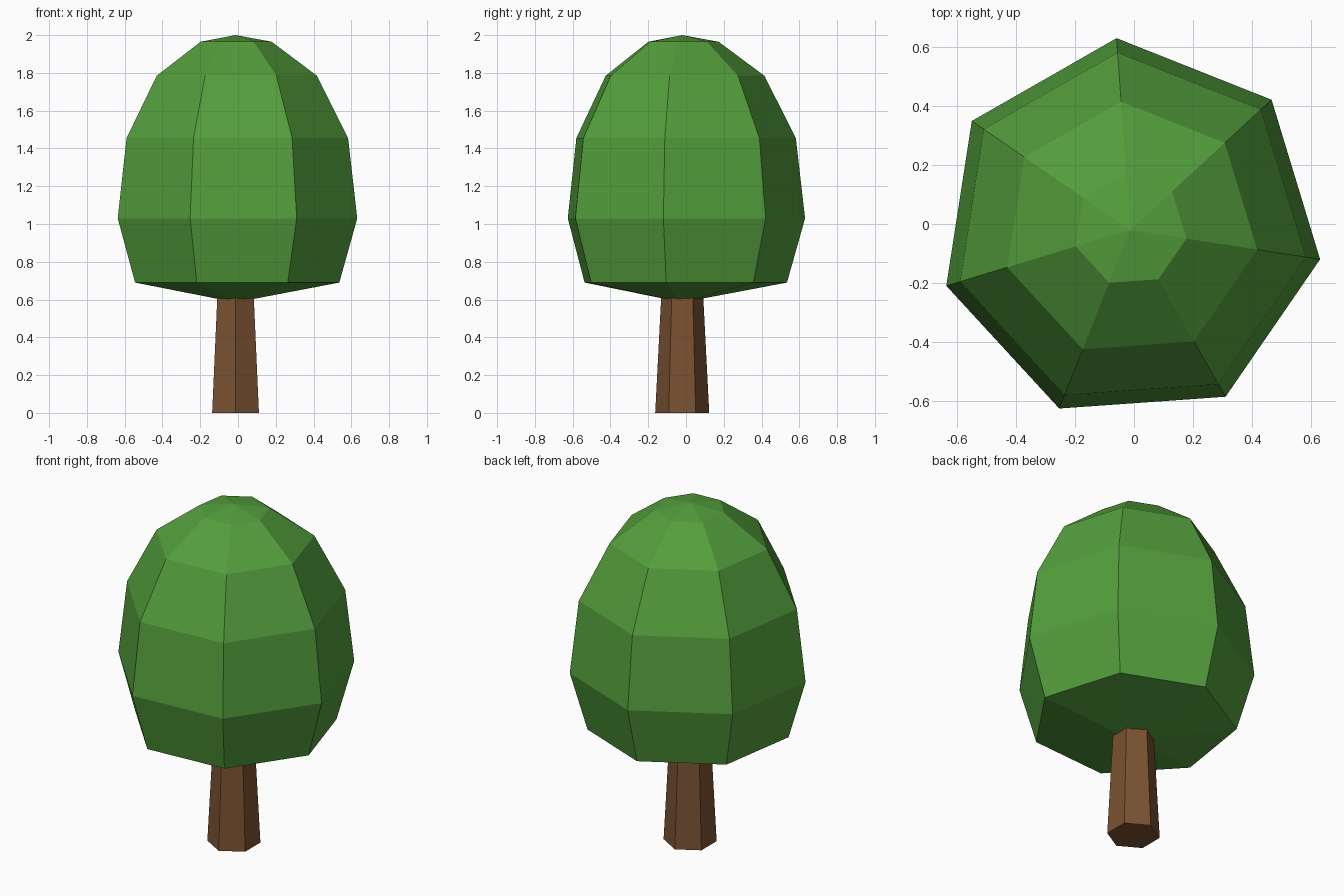
import bpy, bmesh
from math import cos, sin, radians, tau

cube = bpy.data.objects.get("Cube")
if cube:
    bpy.data.objects.remove(cube, do_unlink=True)

CENTRE = (-0.013, -0.02)


def make_material(name, colour):
    mat = bpy.data.materials.new(name)
    mat.use_nodes = True
    mat.diffuse_color = colour
    mat.node_tree.nodes["Principled BSDF"].inputs["Base Color"].default_value = colour
    return mat


def lathe(name, profile, sides, start, mat):
    """Flat-shaded solid of polygon rings; a radius of 0 makes a tip."""
    bm = bmesh.new()
    rings = []
    for r, z in profile:
        count = sides if r else 1
        angles = [radians(start) + tau * i / sides for i in range(count)]
        rings.append([bm.verts.new((CENTRE[0] + r * cos(a), CENTRE[1] + r * sin(a), z))
                      for a in angles])
    for low, high in zip(rings, rings[1:]):
        for i in range(sides):
            j = (i + 1) % sides
            corners = [low[i % len(low)], low[j % len(low)],
                       high[j % len(high)], high[i % len(high)]]
            bm.faces.new(list(dict.fromkeys(corners)))
    # Close open ends
    for ring in (rings[0], rings[-1]):
        if len(ring) > 1:
            bm.faces.new(ring)
    bmesh.ops.recalc_face_normals(bm, faces=bm.faces)
    mesh = bpy.data.meshes.new(name)
    bm.to_mesh(mesh)
    bm.free()
    mesh.materials.append(mat)
    obj = bpy.data.objects.new(name, mesh)
    bpy.context.collection.objects.link(obj)
    return obj


leaf_green = make_material("leaf green", (0.087, 0.345, 0.045, 1))
bark_brown = make_material("bark brown", (0.195, 0.085, 0.031, 1))

# Tapered six-sided trunk, reaching a little into the leaves
lathe("trunk", [(0.143, 0), (0.108, 0.68)], 6, 90, bark_brown)

# Seven-sided egg-shaped canopy
lathe("canopy", [(0, 0.585), (0.556, 0.69), (0.652, 1.03), (0.603, 1.455),
                 (0.436, 1.785), (0.193, 1.965), (0, 2)], 7, -8.8, leaf_green)
